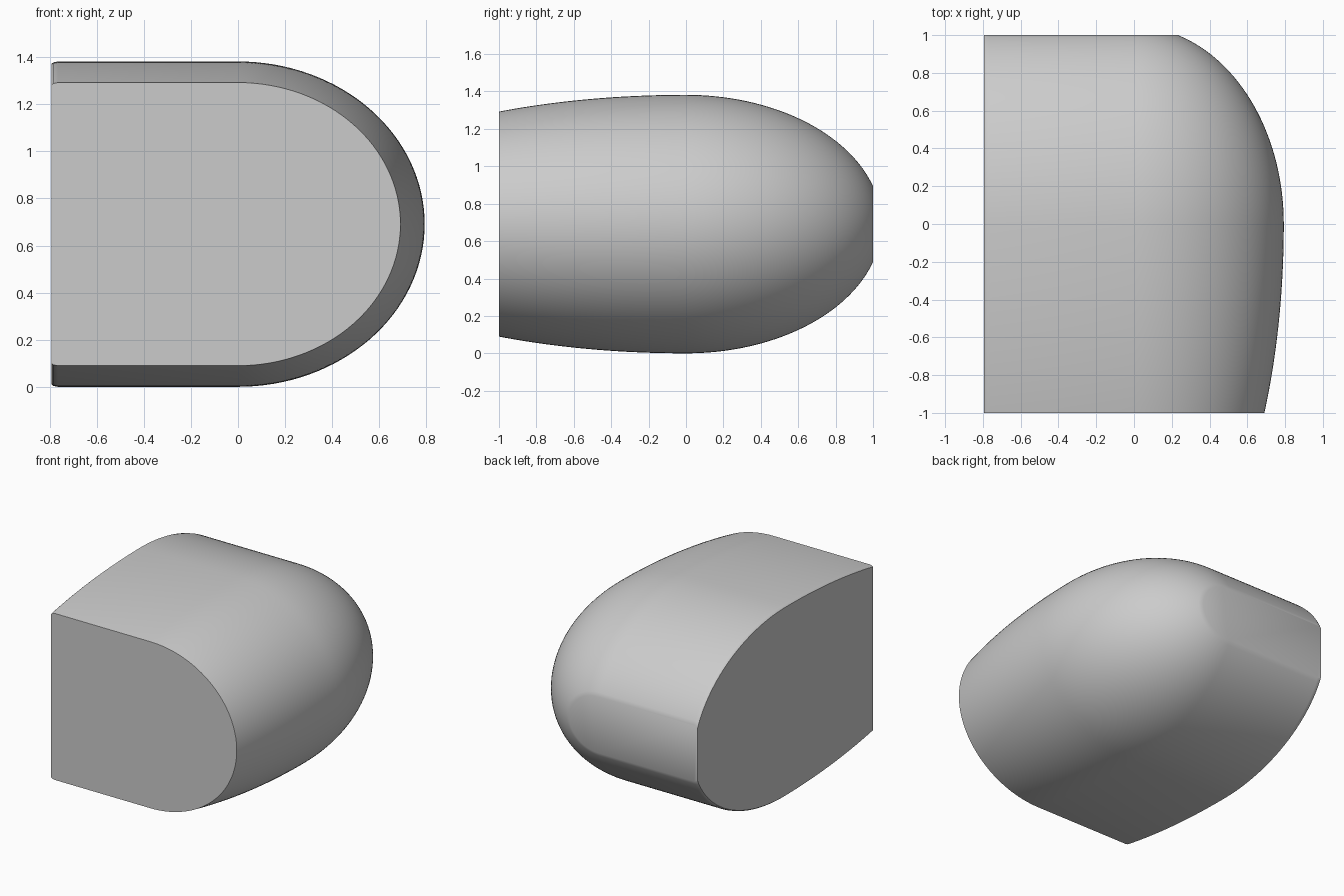
import bpy, bmesh
from math import sin, cos, pi, sqrt, asin

if "Cube" in bpy.data.objects:
    bpy.data.objects.remove(bpy.data.objects["Cube"])

HALF_W, HALF_H = 0.793, 0.691      # widest section, at y = 0
FRONT_A, BACK_A = 2.03, 1.046      # ellipse lengths ahead of / behind y = 0
SEG, RINGS = 64, 32


def section(y):
    """D-shaped outline at y: flat left edge, half-ellipse on the right."""
    s = sqrt(1 - (y / (FRONT_A if y < 0 else BACK_A)) ** 2)
    h, w = HALF_H * s, HALF_W * s
    arc = [(w * cos(a), h * sin(a)) for a in
           (-pi / 2 + pi * i / SEG for i in range(SEG + 1))]
    top = [(-0.765, h), (-0.785, h - 0.004), (-HALF_W, h - 0.011)]
    bottom = [(x, -z) for x, z in reversed(top)]
    return [(x, y, HALF_H + z) for x, z in arc + top + bottom]


# Lengthwise stations, closer together where the back curves in
stations = [-1 + i / RINGS for i in range(RINGS)]
end = asin(1 / BACK_A)
stations += [BACK_A * sin(end * i / RINGS) for i in range(RINGS + 1)]

# Loft the sections into a closed body
bm = bmesh.new()
loops = [[bm.verts.new(p) for p in section(y)] for y in stations]
n = len(loops[0])
for a, b in zip(loops, loops[1:]):
    for i in range(n):
        j = (i + 1) % n
        bm.faces.new((a[i], a[j], b[j], b[i]))
bm.faces.new(loops[0])
bm.faces.new(loops[-1])
bmesh.ops.recalc_face_normals(bm, faces=bm.faces)

mesh = bpy.data.meshes.new("rounded_body")
bm.to_mesh(mesh)
bm.free()
body = bpy.data.objects.new("rounded_body", mesh)
bpy.context.collection.objects.link(body)
bpy.context.view_layer.objects.active = body
body.select_set(True)
bpy.ops.object.shade_smooth_by_angle(angle=pi / 6)
